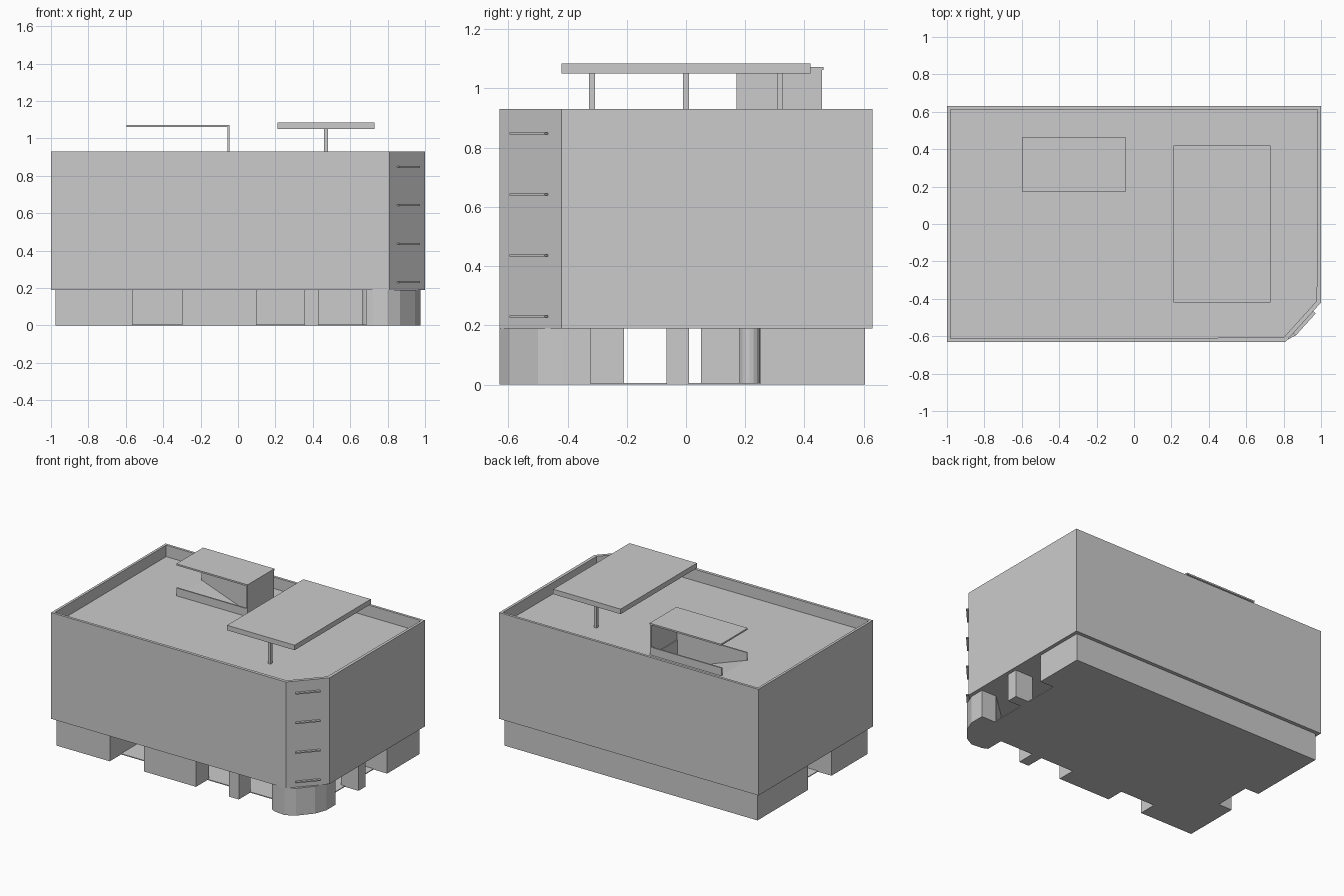
import bpy
import bmesh
import math
from mathutils import Matrix

cube = bpy.data.objects.get("Cube")
if cube:
    bpy.data.objects.remove(cube, do_unlink=True)

grey = bpy.data.materials.new("plain grey")
grey.use_nodes = True
COLOUR = (0.6, 0.6, 0.6, 1)
grey.diffuse_color = COLOUR
grey.node_tree.nodes["Principled BSDF"].inputs["Base Color"].default_value = COLOUR


def finish(name, bm):
    bmesh.ops.recalc_face_normals(bm, faces=bm.faces[:])
    mesh = bpy.data.meshes.new(name)
    bm.to_mesh(mesh)
    bm.free()
    mesh.materials.append(grey)
    obj = bpy.data.objects.new(name, mesh)
    bpy.context.collection.objects.link(obj)
    return obj


def prism(points, low, high, along="z"):
    """Extrude an outline along z, or an x-z profile along y."""
    bm = bmesh.new()
    place = (lambda a, b: (a, b, low)) if along == "z" else (lambda a, b: (a, low, b))
    face = bm.faces.new([bm.verts.new(place(a, b)) for a, b in points])
    new = bmesh.ops.extrude_face_region(bm, geom=[face])["geom"]
    shift = (0, 0, high - low) if along == "z" else (0, high - low, 0)
    bmesh.ops.translate(bm, vec=shift, verts=[g for g in new if isinstance(g, bmesh.types.BMVert)])
    return bm


def box(name, x0, x1, y0, y1, z0, z1):
    return finish(name, prism([(x0, y0), (x1, y0), (x1, y1), (x0, y1)], z0, z1))


BASE, DECK, TOP = 0.19, 0.85, 0.93

# Upper storeys with a chamfered corner, parapet and sunken roof deck
bm = prism([(-1, -0.63), (0.81, -0.63), (1, -0.42), (1, 0.63), (-1, 0.63)], BASE, TOP)
bmesh.ops.recalc_face_normals(bm, faces=bm.faces[:])
roof = max(bm.faces, key=lambda f: f.calc_center_median().z)
bmesh.ops.inset_region(bm, faces=[roof], thickness=0.025)
inner = bmesh.ops.extrude_face_region(bm, geom=[roof])["geom"]
bmesh.ops.translate(bm, vec=(0, 0, DECK - TOP), verts=[g for g in inner if isinstance(g, bmesh.types.BMVert)])
if roof.is_valid:
    bmesh.ops.delete(bm, geom=[roof], context="FACES_ONLY")
upper = finish("upper_storeys", bm)

# Sloping stairwell cut into the deck
cutter = finish("stairwell_cutter", prism(
    [(-0.59, 0.89), (-0.59, DECK), (-0.06, 0.66), (-0.06, 0.89)], 0.18, 0.45, "y"))
cutter.hide_render = True
cut = upper.modifiers.new("stairwell", "BOOLEAN")
cut.object = cutter
cut.operation = "DIFFERENCE"
cut.solver = "EXACT"
bpy.context.view_layer.objects.active = upper
bpy.ops.object.modifier_apply(modifier=cut.name)
bpy.data.objects.remove(cutter, do_unlink=True)

# Stair shelter: end wall, thin cover and low side rails
box("stair_end_wall", -0.055, -0.045, 0.17, 0.46, DECK, 1.062)
box("stair_cover", -0.595, -0.045, 0.17, 0.465, 1.062, 1.073)
for side, y in (("front", 0.17), ("back", 0.45)):
    box(f"stair_rail_{side}", -0.595, -0.055, y, y + 0.01, DECK, 0.905)

# Roof canopy on three posts
box("roof_canopy", 0.21, 0.73, -0.42, 0.42, 1.05, 1.085)
for i, y in enumerate((-0.317, 0, 0.317)):
    box(f"canopy_post_{i + 1}", 0.46, 0.48, y - 0.01, y + 0.01, DECK, 1.05)

# Thin ledges on the chamfered corner
for i in range(4):
    ledge = box(f"corner_ledge_{i + 1}", -0.08, 0.08, -0.018, 0.01, -0.004, 0.004)
    ledge.matrix_world = (Matrix.Translation((0.905, -0.525, 0.23 + 0.206 * i))
                          @ Matrix.Rotation(math.atan2(0.21, 0.19), 4, "Z"))

# Open ground floor: floor plate, solid blocks and pillars
box("ground_plate", -0.87, 0.87, -0.48, 0.4, 0, 0.006)
box("back_block", -0.975, 0.975, 0.25, 0.605, 0, BASE)
box("back_right_block", -0.975, -0.6, 0.05, 0.25, 0, BASE)
box("front_right_block", -0.975, -0.565, -0.605, -0.21, 0, BASE)
box("front_middle_block", -0.3, 0.1, -0.605, -0.46, 0, BASE)
box("front_pillar", 0.355, 0.43, -0.605, -0.475, 0, BASE)
box("side_pillar", 0.84, 0.975, -0.065, 0.01, 0, BASE)

# Faceted corner column
finish("corner_column", prism(
    [(0.685, -0.605), (0.72, -0.622), (0.8, -0.63), (0.865, -0.595), (0.945, -0.5),
     (0.975, -0.42), (0.975, -0.32), (0.86, -0.32), (0.685, -0.48)], 0, BASE))

# Round inner column
bm = bmesh.new()
bmesh.ops.create_cone(bm, cap_ends=True, segments=16, radius1=0.035, radius2=0.035, depth=BASE,
                      matrix=Matrix.Translation((0.7, 0.215, BASE / 2)))
finish("inner_column", bm)
